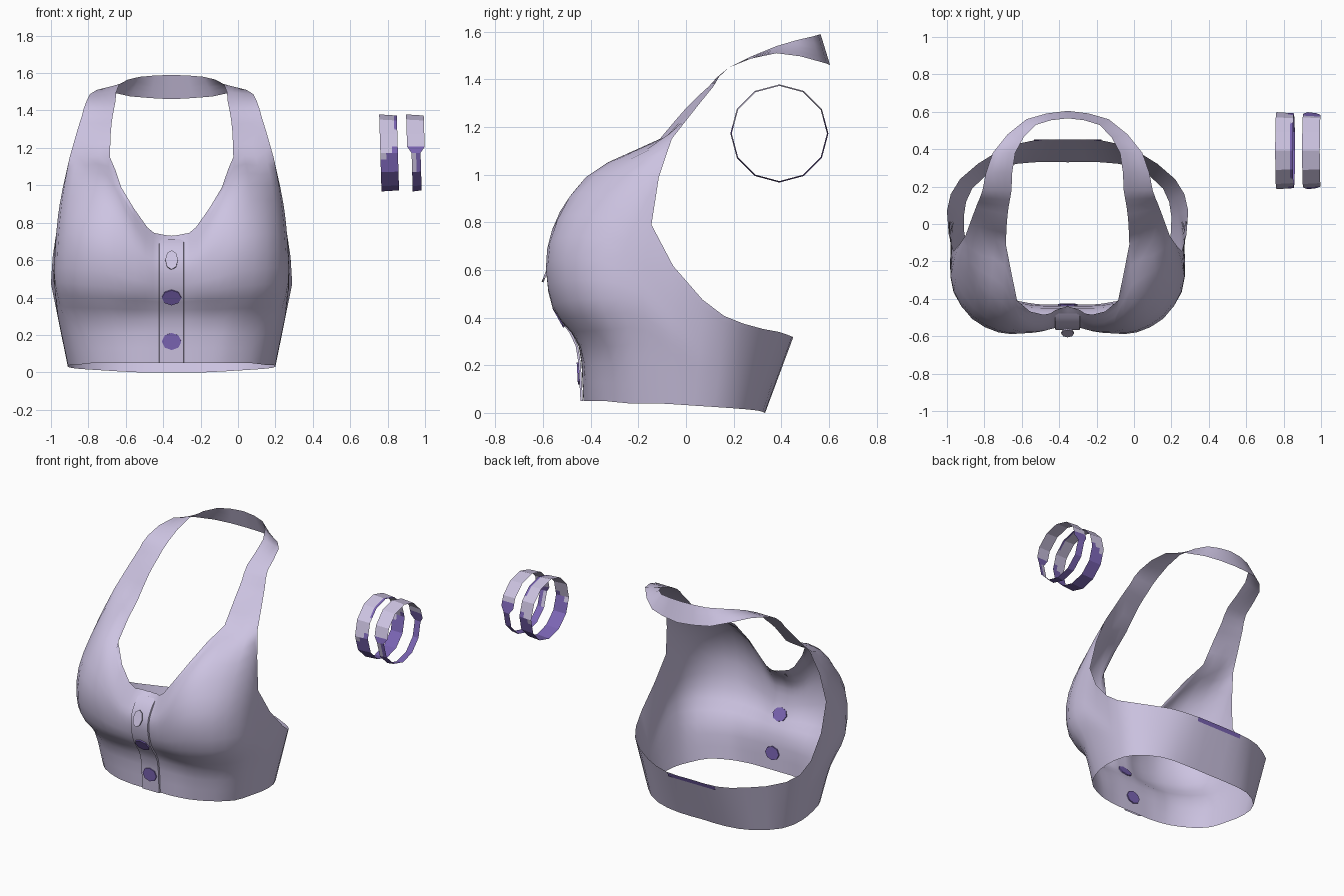
import bpy, bmesh, math
from mathutils import Vector

if "Cube" in bpy.data.objects:
    bpy.data.objects.remove(bpy.data.objects["Cube"])

CENTRE = -0.355      # garment's own mirror plane
STEP = 2             # samples between key columns
ROWS = 16


def material(name, rgb):
    m = bpy.data.materials.new(name)
    m.use_nodes = True
    m.diffuse_color = (*rgb, 1)
    m.node_tree.nodes["Principled BSDF"].inputs["Base Color"].default_value = (*rgb, 1)
    return m


LAVENDER = material("lavender fabric", (0.61, 0.55, 0.76))
PURPLE = material("deep purple", (0.2, 0.13, 0.46))


def spline(points, count):
    """Resample key points along a smooth curve that passes through them."""
    pts = [Vector(p) for p in points]
    last = len(pts) - 1
    result = []
    for k in range(count):
        t = k * last / (count - 1)
        i = min(int(t), last - 1)
        f = t - i
        b, c = pts[i], pts[i + 1]
        a = pts[i - 1] if i > 0 else 2 * b - c
        d = pts[i + 2] if i + 2 <= last else 2 * c - b
        result.append(0.5 * (2 * b + (c - a) * f + (2 * a - 5 * b + 4 * c - d) * f ** 2
                             + (3 * b - a - 3 * c + d) * f ** 3))
    return result


def add_grid(bm, columns):
    """Skin a list of columns with quads."""
    verts = [[bm.verts.new(p) for p in col] for col in columns]
    for left, right in zip(verts, verts[1:]):
        for j in range(len(left) - 1):
            bm.faces.new((left[j], right[j], right[j + 1], left[j + 1]))


def finish(name, bm, mats, location=(0, 0, 0), mirror=False, angle=60):
    bmesh.ops.remove_doubles(bm, verts=bm.verts, dist=0.0005)
    mesh = bpy.data.meshes.new(name)
    bm.to_mesh(mesh)
    bm.free()
    for m in mats:
        mesh.materials.append(m)
    ob = bpy.data.objects.new(name, mesh)
    ob.location = location
    bpy.context.collection.objects.link(ob)
    if mirror:
        mod = ob.modifiers.new("Mirror", "MIRROR")
        mod.use_clip = True
    bpy.ops.object.select_all(action="DESELECT")
    ob.select_set(True)
    bpy.context.view_layer.objects.active = ob
    if angle:
        bpy.ops.object.shade_smooth_by_angle(angle=math.radians(angle))


# Vertical key profiles of the cup, from the centre front round to the armhole
centre_front = [(0, -.43, .05), (0, -.45, .28), (0, -.53, .42), (0, -.555, .57), (0, -.51, .67),
                (0, -.44, .73)]
cup = [
    [(.14, -.43, .05), (.14, -.45, .28), (.14, -.55, .43), (.14, -.575, .58), (.14, -.55, .68),
     (.13, -.485, .775)],
    [(.22, -.42, .05), (.23, -.445, .28), (.25, -.56, .44), (.25, -.585, .65), (.25, -.53, .83),
     (.27, -.41, .99)],
    [(.3, -.4, .05), (.33, -.435, .28), (.36, -.55, .46), (.37, -.57, .72), (.35, -.42, .99),
     (.33, -.11, 1.15)],
    [(.42, -.34, .05), (.45, -.375, .28), (.5, -.49, .47), (.51, -.49, .74), (.48, -.32, 1),
     (.45, -.09, 1.15)],
    [(.5, -.24, .04), (.55, -.28, .28), (.605, -.36, .48), (.605, -.34, .72), (.58, -.2, .96),
     (.545, -.06, 1.15)],
    [(.54, -.12, .04), (.59, -.15, .28), (.625, -.18, .45), (.625, -.18, .58), (.62, -.16, .7),
     (.61, -.145, .79)],
]
# Bottom and top of the band, from the side round to the centre back
band = [
    [(.555, .04, .03), (.645, .07, .475)],
    [(.51, .19, .02), (.575, .24, .375)],
    [(.36, .3, .01), (.37, .39, .34)],
    [(.18, .33, 0), (.19, .445, .32)],
    [(0, .33, 0), (0, .45, .32)],
]
placket_edge = [Vector(p) + Vector((.065, 0, 0)) for p in centre_front]
placket_edge[-1] += Vector((0, -.02, .01))
keys = [spline(c, ROWS) for c in [centre_front, placket_edge] + cup + band]
rows = [spline(row, (len(keys) - 1) * STEP + 1) for row in zip(*keys)]
columns = [list(col) for col in zip(*rows)]

# Halter strap rails, from the top of the cup to the centre back of the neck
first, last = 4 * STEP, 6 * STEP
strap_top = [columns[i][-1] for i in range(first, last + 1)]
neck_rail = spline([strap_top[0], (.325, .005, 1.285), (.315, .095, 1.37), (.3, .18, 1.45),
                    (.28, .38, 1.54), (.17, .53, 1.58), (0, .565, 1.59)], 13)
arm_rail = spline([strap_top[-1], (.505, .05, 1.29), (.48, .115, 1.37), (.455, .18, 1.45),
                   (.4, .38, 1.51), (.22, .56, 1.475), (0, .605, 1.46)], 13)
strap = []
for k, start in enumerate(strap_top):
    f = k / (last - first)
    strap.append([start] + [a.lerp(b, f) for a, b in zip(neck_rail[1:], arm_rail[1:])])

bm = bmesh.new()
add_grid(bm, columns)
add_grid(bm, strap)
finish("halter_top", bm, [LAVENDER], (CENTRE, 0, 0), mirror=True, angle=70)

# Raised placket strip down the centre front, with folded edges
front_line = columns[0]
bm = bmesh.new()
add_grid(bm, [[p + Vector((x, y, 0)) for p in front_line[:-1]]
              for x, y in ((-.067, -.003), (-.064, -.013), (.064, -.013), (.067, -.003))])
finish("button_placket", bm, [LAVENDER], (CENTRE, 0, 0), angle=40)


def surface_at(z):
    """Point and upward tangent of the centre front at a height."""
    for a, b in zip(front_line, front_line[1:]):
        if a.z <= z <= b.z:
            return a.lerp(b, (z - a.z) / (b.z - a.z)), (b - a).normalized()


def disc(name, centre, tangent, width, height, mat):
    """Thin plate whose upright axis follows the tangent."""
    normal = tangent.cross(Vector((1, 0, 0))).normalized()
    bm = bmesh.new()
    bmesh.ops.create_cone(bm, cap_ends=True, segments=8, radius1=1, radius2=1, depth=.008)
    for v in bm.verts:
        x, y, z = v.co
        v.co = Vector((x * width, 0, 0)) + tangent * y * height + normal * z
    bmesh.ops.recalc_face_normals(bm, faces=bm.faces)
    finish(name, bm, [mat], centre + Vector((CENTRE, 0, 0)), angle=0)


# Buttons show on the outside and the inside of the fabric
for label, z in (("lower", .165), ("upper", .4)):
    point, tangent = surface_at(z)
    for side, offset in (("front", -.016), ("inside", .005)):
        disc(f"{label}_button_{side}", point + Vector((0, offset, 0)), tangent, .052, .046, PURPLE)

# Small plain charm tilted off the placket
disc("charm", Vector((0, -.582, .6)), Vector((0, .4, 1)).normalized(), .034, .055, LAVENDER)

# Clasp patch along the upper back edge
bm = bmesh.new()
slope = Vector((0, .12, .32)).normalized()
edge = Vector((0, .452, .317))
add_grid(bm, [[edge - slope * .028 + Vector((x, 0, 0)), edge + Vector((x, 0, 0))]
              for x in (.18, -.18)])
finish("back_clasp", bm, [PURPLE], (CENTRE, 0, 0), angle=0)


def wrist_band(name, x, half_width, lower_width, is_purple):
    """Slightly tapered faceted hoop, with purple faces chosen by position."""
    sides, cuts, across = 12, 3, 6
    middle = Vector((x, .392, 1.173))
    hoop = []
    for s in range(across + 1):
        edge = 2 * s / across - 1
        radius = .203 - .003 * edge
        corners = [Vector((0, radius * math.cos(math.tau * k / sides),
                           radius * math.sin(math.tau * k / sides))) for k in range(sides + 1)]
        ring = []
        for a, b in zip(corners, corners[1:]):
            for c in range(cuts):
                p = a.lerp(b, c / cuts)
                w = lower_width if p.z < .01 else half_width
                ring.append(middle + p + Vector((edge * w - .03 * p.z, 0, 0)))
        hoop.append(ring + ring[:1])
    bm = bmesh.new()
    add_grid(bm, hoop)
    for f in bm.faces:
        f.material_index = int(is_purple(f.calc_center_median() - middle))
    finish(name, bm, [LAVENDER, PURPLE], angle=20)


# Purple rises to one side, with a thin stripe along the top edge
wrist_band("inner_wrist_band", .808, .047, .047,
           lambda p: p.z < p.x or (p.z > .12 and p.x > .03))
# Purple rises towards the back, with a pale gap in front
wrist_band("outer_wrist_band", .952, .047, .024,
           lambda p: p.z < .05 + .15 * p.y and not (p.y < -.1 and -.09 < p.z < 0 and p.x < 0))
